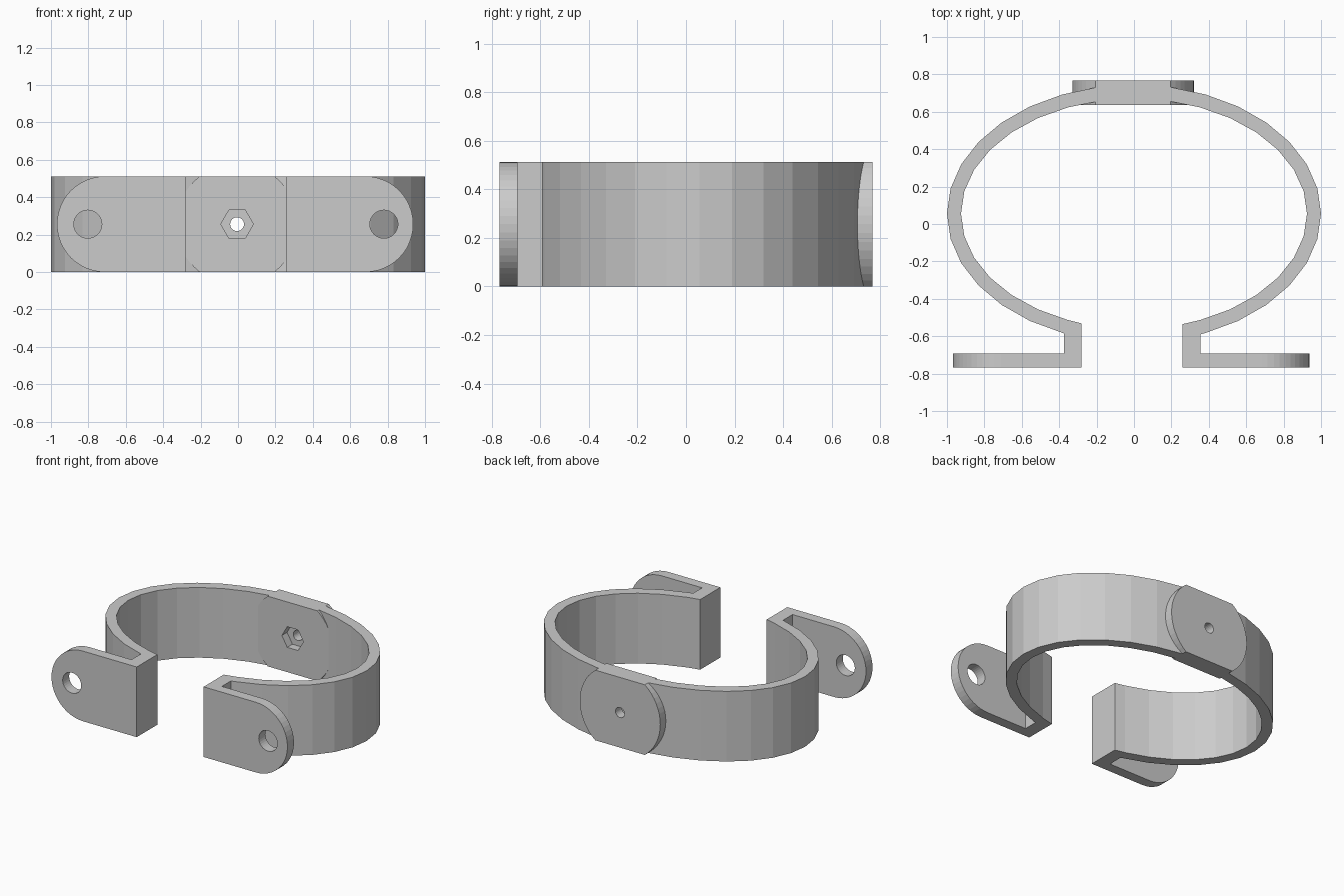
import bpy, bmesh, math
from mathutils import Vector

if "Cube" in bpy.data.objects:
    bpy.data.objects.remove(bpy.data.objects["Cube"], do_unlink=True)

H = 0.512          # clamp height
MID = H / 2
BACK = 0.768       # half depth
THICK = 0.075      # flange thickness

grey = bpy.data.materials.new("plain_grey")
grey.use_nodes = True
grey.diffuse_color = (0.6, 0.6, 0.6, 1)
grey.node_tree.nodes["Principled BSDF"].inputs["Base Color"].default_value = (0.6, 0.6, 0.6, 1)


def prism(name, outline, offset, depth):
    """Extrude a closed 3D outline by the depth vector."""
    bm = bmesh.new()
    face = bm.faces.new([bm.verts.new(Vector(p) + Vector(offset)) for p in outline])
    new = bmesh.ops.extrude_face_region(bm, geom=[face])["geom"]
    bmesh.ops.translate(bm, vec=depth, verts=[v for v in new if isinstance(v, bmesh.types.BMVert)])
    bmesh.ops.recalc_face_normals(bm, faces=bm.faces)
    mesh = bpy.data.meshes.new(name)
    bm.to_mesh(mesh)
    bm.free()
    mesh.materials.append(grey)
    obj = bpy.data.objects.new(name, mesh)
    bpy.context.collection.objects.link(obj)
    return obj


def arc(cx, cz, r, start, end, n):
    """Points along an arc in the xz plane, angles in degrees."""
    angles = [math.radians(start + (end - start) * i / n) for i in range(n + 1)]
    return [(cx + r * math.cos(a), 0, cz + r * math.sin(a)) for a in angles]


def drill(targets, x, r, sides, y0, y1):
    """Cut a straight hole along y through each target."""
    cutter = prism("cutter", arc(x, MID, r, 0, 360, sides)[:-1], (0, y0, 0), (0, y1 - y0, 0))
    cutter.hide_render = True
    for obj in targets:
        mod = obj.modifiers.new("hole", "BOOLEAN")
        mod.operation = "DIFFERENCE"
        mod.solver = "EXACT"
        mod.object = cutter
        bpy.context.view_layer.objects.active = obj
        bpy.ops.object.modifier_apply(modifier=mod.name)
    bpy.data.objects.remove(cutter, do_unlink=True)


def ellipse_y(x, a, b):
    return CY - b * math.sqrt(1 - (x / a) ** 2)


# Oval band with the two short legs at its open front
CY, SEG = 0.055, 32
OUT, INN = (1.0, 0.69), (0.925, 0.615)
LEFT_IN, LEFT_OUT = 0.26, 0.355
RIGHT_IN, RIGHT_OUT = -0.28, -0.375


def oval(a, b, x_left, x_right):
    pts = []
    for i in range(-SEG // 4, 3 * SEG // 4 + 1):
        t = 2 * math.pi * i / SEG
        x, y = a * math.cos(t), CY + b * math.sin(t)
        if y > CY or x > x_left + 0.01 or x < x_right - 0.01:
            pts.append((x, y, 0))
    return ([(x_left, ellipse_y(x_left, a, b), 0)] + pts
            + [(x_right, ellipse_y(x_right, a, b), 0)])


leg_end = -BACK + THICK
outline = [(LEFT_OUT, leg_end, 0)] + oval(*OUT, LEFT_OUT, RIGHT_OUT)
outline += [(RIGHT_OUT, leg_end, 0), (RIGHT_IN, leg_end, 0)]
outline += oval(*INN, LEFT_IN, RIGHT_IN)[::-1] + [(LEFT_IN, leg_end, 0)]
band = prism("band", outline, (0, 0, 0), (0, 0, H))

# Round-ended flanges with screw holes
for name, inner, tip, hole, side in (("left_flange", LEFT_IN, 0.937, 0.78, 1),
                                     ("right_flange", RIGHT_IN, -0.968, -0.803, -1)):
    cx = tip - side * MID
    end = [(cx + side * (x - cx), y, z) for x, y, z in arc(cx, MID, MID, -90, 90, 24)]
    flange = prism(name, [(inner, 0, 0)] + end + [(inner, 0, H)], (0, -BACK, 0), (0, THICK, 0))
    drill([flange], hole, 0.075, 32, -1, -0.5)

# Back mounting plate: a disc trimmed flat at top and bottom
R, PX, PLATE_IN = 0.325, -0.005, 0.637
corner = math.degrees(math.asin(MID / R))
sides = arc(PX, MID, R, -corner, corner, 16) + arc(PX, MID, R, 180 - corner, 180 + corner, 16)
plate = prism("mounting_plate", sides, (0, PLATE_IN, 0), (0, BACK - PLATE_IN, 0))

# Bolt hole and hexagonal nut pocket
drill([band, plate], PX, 0.037, 24, 0.5, 0.9)
drill([band, plate], PX, 0.087, 6, 0.5, PLATE_IN + 0.06)
